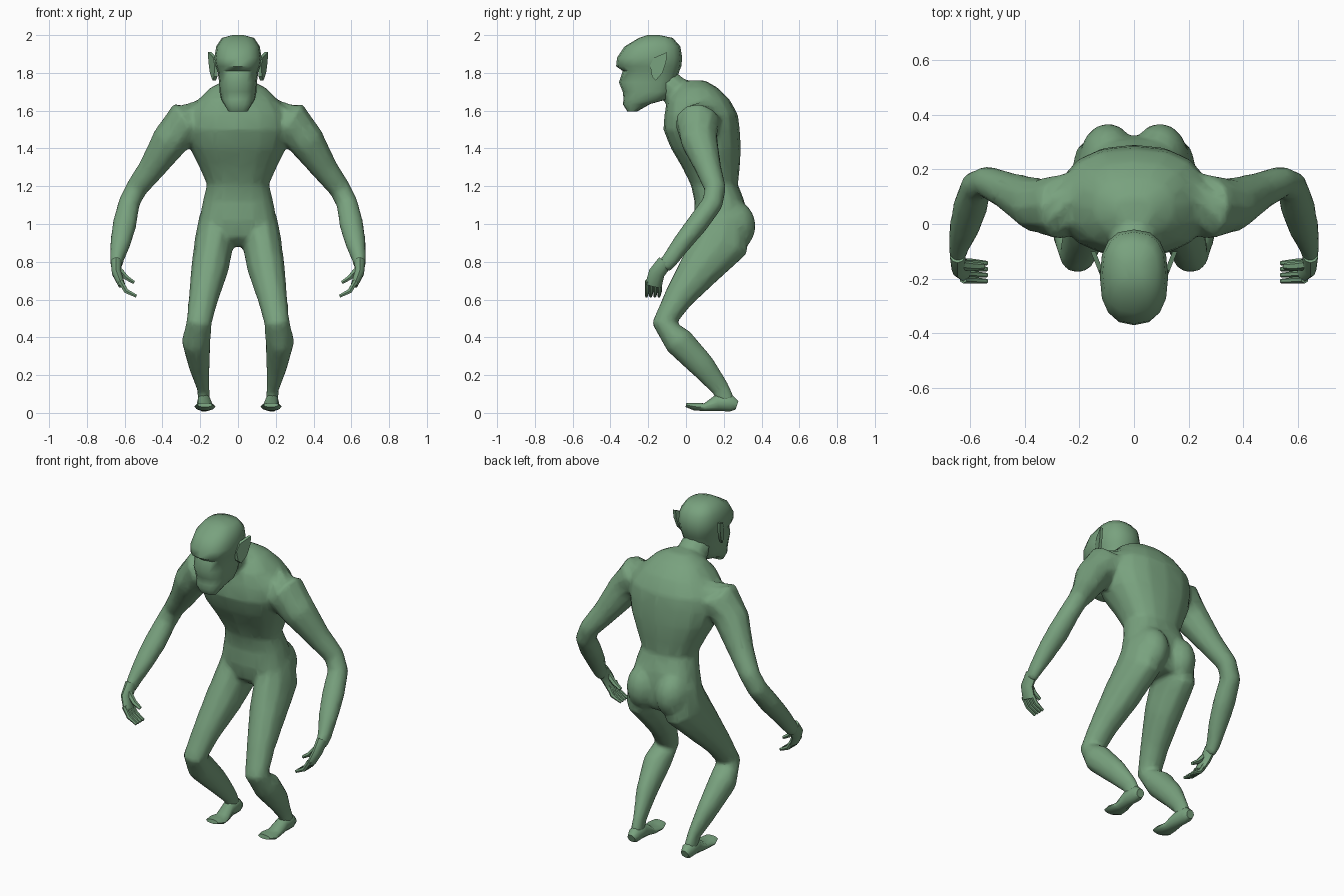
import bpy, bmesh, math
from mathutils import Vector, Matrix

if "Cube" in bpy.data.objects:
    bpy.data.objects.remove(bpy.data.objects["Cube"])


def skin(bm, rings):
    """Bridge a list of point rings into a closed loft."""
    rows = [[bm.verts.new(p) for p in r] for r in rings]
    n = len(rows[0])
    for a, b in zip(rows, rows[1:]):
        for i in range(n):
            bm.faces.new((a[i], a[(i + 1) % n], b[(i + 1) % n], b[i]))
    bm.faces.new(rows[0][::-1])
    bm.faces.new(rows[-1])


def spow(v, e):
    return math.copysign(abs(v) ** e, v)


def stack(bm, levels, e=0.85, n=16):
    """Loft of level sections: z, front y, back y, half width."""
    rings = []
    for z, f, b, w in levels:
        angs = [2 * math.pi * i / n for i in range(n)]
        rings.append([(w * spow(math.cos(a), e),
                       (f + b) / 2 + (b - f) / 2 * spow(math.sin(a), e), z) for a in angs])
    skin(bm, rings)


def limb(bm, pts, s=1, ref=(1, 0, 0), n=10):
    """Loft along a path: x, y, z, radius along ref, radius across."""
    c = [Vector(p[:3]) for p in pts]
    rings = []
    for i, p in enumerate(pts):
        t = (c[min(i + 1, len(c) - 1)] - c[max(i - 1, 0)]).normalized()
        u = Vector(ref)
        u = (u - t * u.dot(t)).normalized()
        v = t.cross(u)
        ring = []
        for k in range(n):
            a = 2 * math.pi * k / n
            q = c[i] + u * p[3] * math.cos(a) + v * p[4] * math.sin(a)
            ring.append((q.x * s, q.y, q.z))
        rings.append(ring)
    skin(bm, rings)


def make(name, bm, mirror=False, angle=50):
    bmesh.ops.recalc_face_normals(bm, faces=bm.faces)
    me = bpy.data.meshes.new(name)
    bm.to_mesh(me)
    bm.free()
    ob = bpy.data.objects.new(name, me)
    bpy.context.collection.objects.link(ob)
    mat = bpy.data.materials.get("green_skin") or bpy.data.materials.new("green_skin")
    mat.diffuse_color = (0.19, 0.36, 0.21, 1)
    mat.use_nodes = True
    mat.node_tree.nodes["Principled BSDF"].inputs["Base Color"].default_value = mat.diffuse_color
    me.materials.append(mat)
    bpy.ops.object.select_all(action='DESELECT')
    ob.select_set(True)
    bpy.context.view_layer.objects.active = ob
    bpy.ops.object.shade_smooth_by_angle(angle=math.radians(angle))
    if mirror:
        ob.modifiers.new("mirror", 'MIRROR').use_mirror_merge = False
    return ob


# body: torso, neck, buttocks, arms and legs fused into one skin
bm = bmesh.new()
stack(bm, [(0.88, .12, .30, .10), (0.93, .06, .32, .18), (1.02, .04, .325, .205),
           (1.12, .045, .31, .187), (1.21, .025, .275, .165), (1.30, -.02, .285, .205),
           (1.40, -.08, .29, .255), (1.50, -.12, .285, .28), (1.58, -.115, .275, .27),
           (1.66, -.10, .23, .21), (1.72, -.05, .17, .15), (1.76, .0, .10, .07)])
limb(bm, [(0, .08, 1.60, .13, .12), (0, -.03, 1.68, .09, .085), (0, -.11, 1.75, .085, .08)])
for s in (1, -1):
    bmesh.ops.create_uvsphere(bm, u_segments=14, v_segments=9, radius=1, matrix=Matrix.LocRotScale(
        Vector((.095 * s, .24, .99)), None, Vector((.105, .13, .14))))
    limb(bm, [(.18, .08, 1.55, .12, .12), (.28, .06, 1.535, .12, .12), (.36, .07, 1.44, .10, .10),
              (.46, .12, 1.29, .072, .07), (.54, .155, 1.185, .058, .058),
              (.577, .14, 1.11, .058, .058), (.60, .06, 1.0, .065, .058),
              (.622, -.02, .90, .056, .052), (.642, -.085, .81, .038, .045),
              (.645, -.12, .77, .03, .042)], s)
    limb(bm, [(.115, .21, 1.04, .09, .12), (.125, .19, .91, .105, .155), (.15, .07, .76, .10, .115),
              (.182, -.04, .61, .08, .08), (.207, -.115, .475, .068, .068),
              (.222, -.04, .38, .078, .082), (.205, .09, .245, .056, .07),
              (.183, .185, .125, .033, .05), (.18, .215, .05, .035, .05)], s)
body = make("body", bm)
rm = body.modifiers.new("fuse", 'REMESH')
rm.mode, rm.voxel_size, rm.use_smooth_shade = 'VOXEL', 0.012, True
sm = body.modifiers.new("soften", 'SMOOTH')
sm.factor, sm.iterations = 0.5, 8
body.modifiers.new("simplify", 'DECIMATE').ratio = 0.15

# head: chin, muzzle, recessed eyes, brow ridge and skull
bm = bmesh.new()
stack(bm, [(1.595, -.31, -.26, .05), (1.635, -.335, -.19, .075), (1.66, -.33, -.10, .09),
           (1.70, -.335, -.07, .098), (1.75, -.355, -.055, .10), (1.81, -.335, -.035, .108),
           (1.835, -.37, -.025, .118), (1.88, -.365, -.02, .125), (1.94, -.325, -.03, .115),
           (1.985, -.25, -.07, .085), (2.0, -.205, -.14, .03)], e=0.8)
make("head", bm)

# ears: pointed flaps turned outward at the back
bm = bmesh.new()
outline = [(-.19, 1.84), (-.17, 1.88), (-.10, 1.91), (-.105, 1.86), (-.125, 1.80), (-.16, 1.76), (-.18, 1.78)]
skin(bm, [[(.105 + dx + (y + .19) * .4, y, z) for y, z in outline] for dx in (0, .018)])
make("ear", bm, True, 30)

# hands: palm, four curled fingers and a thumb
bm = bmesh.new()
across = (0, 1, 0)
limb(bm, [(.645, -.11, .80, .04, .03), (.642, -.155, .74, .043, .026),
          (.615, -.172, .675, .044, .019)], ref=across)
for i in range(4):
    y = -.205 + i * .022
    limb(bm, [(.625, y, .70, .012, .015), (.592, y, .645, .012, .014),
              (.538, y - .004, .618, .008, .009)], ref=across, n=6)
limb(bm, [(.635, -.15, .765, .018, .018), (.59, -.155, .715, .017, .014),
          (.55, -.155, .69, .012, .010)], ref=across, n=6)
make("hand", bm, True)

# feet: heel, arch and flat toes
bm = bmesh.new()
limb(bm, [(.18, .27, .04, .025, .025), (.18, .24, .05, .038, .045), (.18, .17, .055, .037, .048),
          (.175, .10, .03, .046, .022), (.175, .045, .033, .056, .021), (.175, .0, .042, .04, .012)])
make("foot", bm, True)
